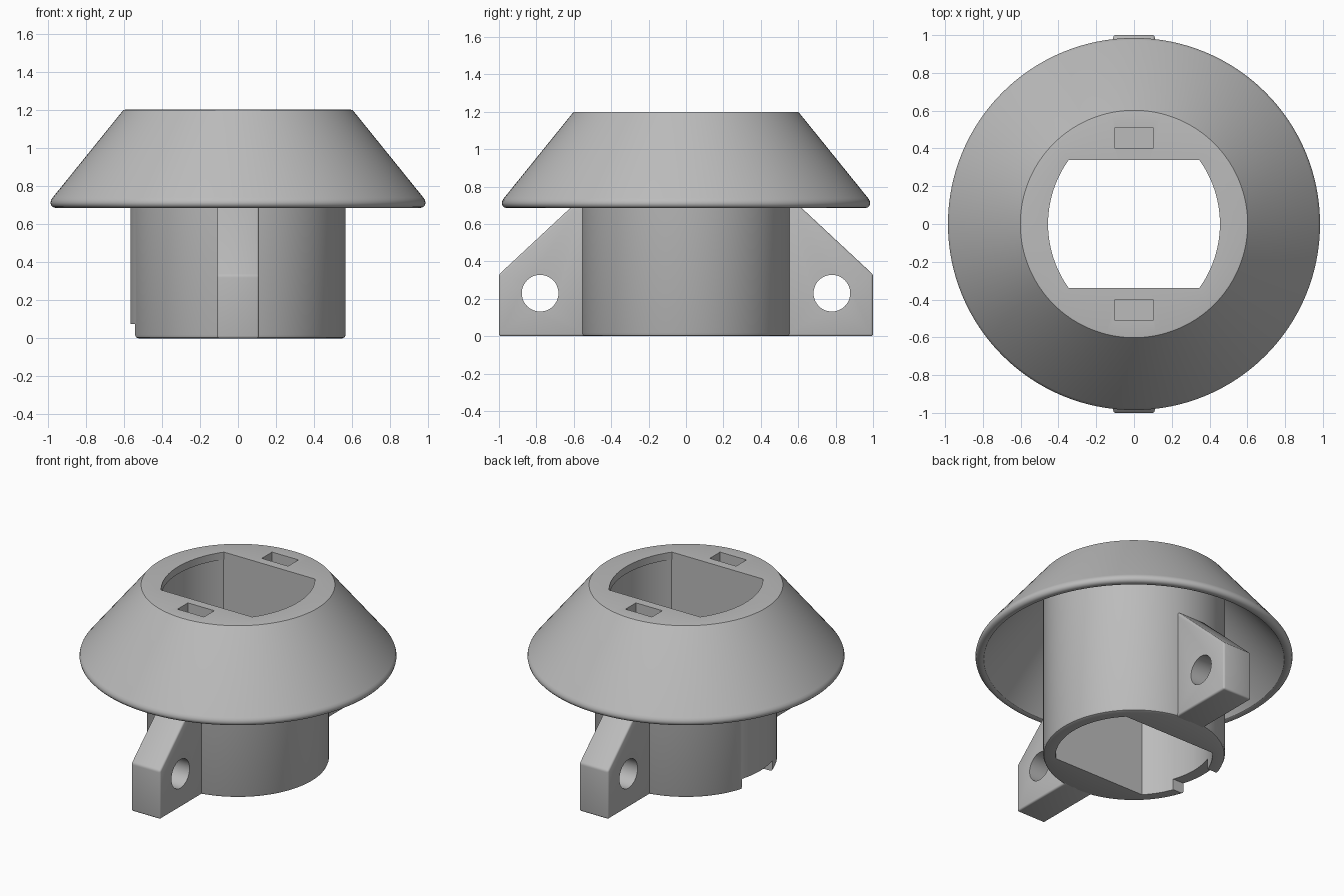
import bpy, bmesh
from math import asin, cos, sin, pi, radians
from mathutils import Matrix, Vector

if "Cube" in bpy.data.objects:
    bpy.data.objects.remove(bpy.data.objects["Cube"], do_unlink=True)

grey = bpy.data.materials.new("plain grey")
grey.use_nodes = True
COLOUR = (0.5, 0.5, 0.5, 1)
grey.diffuse_color = COLOUR
grey.node_tree.nodes["Principled BSDF"].inputs["Base Color"].default_value = COLOUR


def make_object(name, bm):
    bmesh.ops.recalc_face_normals(bm, faces=bm.faces)
    mesh = bpy.data.meshes.new(name)
    bm.to_mesh(mesh)
    bm.free()
    mesh.materials.append(grey)
    obj = bpy.data.objects.new(name, mesh)
    bpy.context.collection.objects.link(obj)
    return obj


def select(obj):
    bpy.ops.object.select_all(action='DESELECT')
    obj.select_set(True)
    bpy.context.view_layer.objects.active = obj


def lathe(name, profile, steps):
    bm = bmesh.new()
    verts = [bm.verts.new((r, 0, z)) for r, z in profile]
    edges = [bm.edges.new(pair) for pair in zip(verts, verts[1:])]
    bmesh.ops.spin(bm, geom=verts + edges, cent=(0, 0, 0), axis=(0, 0, 1),
                   angle=2 * pi, steps=steps)
    bmesh.ops.remove_doubles(bm, verts=bm.verts, dist=0.0005)
    return make_object(name, bm)


def prism(name, points, depth):
    """Extrude a closed outline of 3D points along a vector."""
    bm = bmesh.new()
    face = bm.faces.new([bm.verts.new(p) for p in points])
    new = bmesh.ops.extrude_face_region(bm, geom=[face])["geom"]
    bmesh.ops.translate(bm, vec=Vector(depth),
                        verts=[v for v in new if isinstance(v, bmesh.types.BMVert)])
    return make_object(name, bm)


def box(name, x, y, z):
    outline = [(x[0], y[0], z[0]), (x[1], y[0], z[0]), (x[1], y[1], z[0]), (x[0], y[1], z[0])]
    return prism(name, outline, (0, 0, z[1] - z[0]))


def cut(obj, cutter):
    cutter.hide_render = True
    mod = obj.modifiers.new("cut", 'BOOLEAN')
    mod.operation = 'DIFFERENCE'
    mod.solver = 'EXACT'
    mod.object = cutter
    select(obj)
    bpy.ops.object.modifier_apply(modifier=mod.name)
    bpy.data.objects.remove(cutter, do_unlink=True)


def flat_sided(radius, centre, z0, z1, half=0.34, steps=24):
    """Opening with two straight sides and two bowed ends."""
    a = asin(half / radius)
    side = [(centre + radius * cos(t), radius * sin(t), z0)
            for t in (-a + 2 * a * i / steps for i in range(steps + 1))]
    return prism("opening_cutter", side + [(-x, -y, z) for x, y, z in side], (0, 0, z1 - z0))


# Barrel and hollow flared collar, turned as one solid
body = lathe("barrel_and_collar", [
    (0, 0), (0.548, 0), (0.56, 0.005), (0.565, 0.017),
    (0.565, 1.135), (0.925, 0.70), (0.932, 0.69), (0.945, 0.685),
    (0.96, 0.685), (0.973, 0.689), (0.982, 0.699), (0.985, 0.712),
    (0.981, 0.727), (0.973, 0.739), (0.607, 1.192), (0.602, 1.198),
    (0.592, 1.2), (0, 1.2)], 128)

# Bore, narrower opening in the top lip, and the bottom notch
cut(body, flat_sided(0.487, 0, -0.1, 1.15))
cut(body, flat_sided(0.58, -0.125, 1.1, 1.3))
cut(body, box("notch_cutter", (-0.7, -0.4), (-0.166, 0.166), (-0.1, 0.075)))

# Two shallow pockets in the top
for s in (-1, 1):
    cut(body, box("pocket_cutter", (-0.1, 0.1), sorted((s * 0.4, s * 0.512)), (1.13, 1.3)))

select(body)
bpy.ops.object.shade_smooth_by_angle(angle=radians(32))

# Pierced mounting lugs at front and back
for name, s in (("front_lug", -1), ("back_lug", 1)):
    outline = [(0.53, 0), (1.0, 0), (1.0, 0.33), (0.56, 0.74), (0.53, 0.74)]
    lug = prism(name, [(-0.11, s * y, z) for y, z in outline], (0.22, 0, 0))
    bevel = lug.modifiers.new("soft edges", 'BEVEL')
    bevel.width = 0.012
    bevel.segments = 3
    select(lug)
    bpy.ops.object.modifier_apply(modifier=bevel.name)
    bm = bmesh.new()
    bmesh.ops.create_cone(bm, cap_ends=True, segments=48, radius1=0.098, radius2=0.098, depth=1,
                          matrix=Matrix.Translation((0, s * 0.78, 0.23)) @ Matrix.Rotation(pi / 2, 4, 'Y'))
    cut(lug, make_object("lug_hole_cutter", bm))
    select(lug)
    bpy.ops.object.shade_smooth_by_angle(angle=radians(32))
